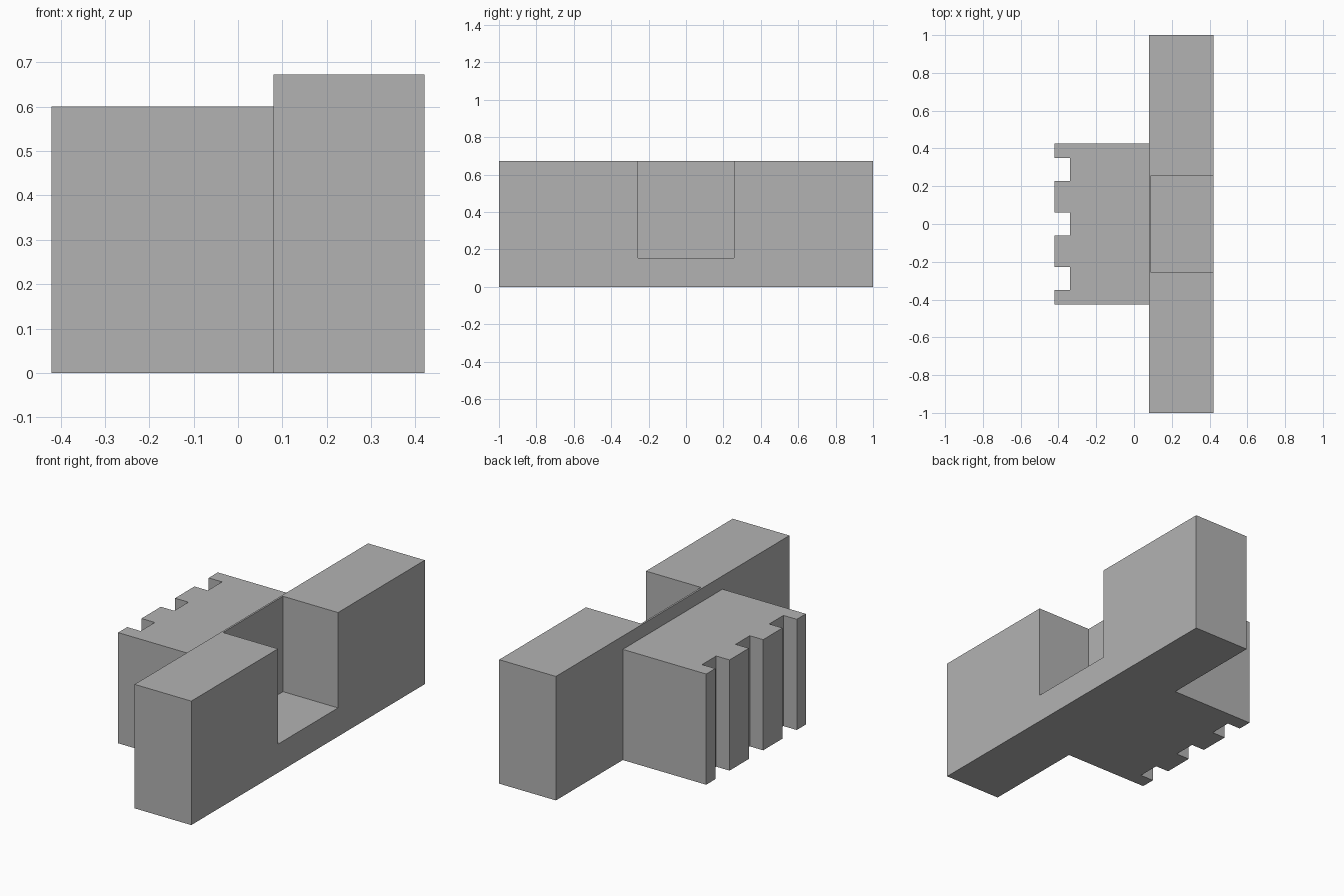
import bpy
import bmesh

cube = bpy.data.objects.get("Cube")
if cube:
    bpy.data.objects.remove(cube, do_unlink=True)

grey = bpy.data.materials.new("plain grey")
grey.use_nodes = True
colour = (0.45, 0.45, 0.45, 1)
grey.diffuse_color = colour
grey.node_tree.nodes["Principled BSDF"].inputs["Base Color"].default_value = colour


def extrude_outline(name, outline, z0, z1):
    """Make a solid by raising an outline in plan from z0 to z1."""
    bm = bmesh.new()
    base = bm.faces.new([bm.verts.new((x, y, z0)) for x, y in outline])
    top = bmesh.ops.extrude_face_region(bm, geom=[base], use_keep_orig=True)
    raised = [v for v in top["geom"] if isinstance(v, bmesh.types.BMVert)]
    bmesh.ops.translate(bm, verts=raised, vec=(0, 0, z1 - z0))
    bmesh.ops.recalc_face_normals(bm, faces=bm.faces)
    mesh = bpy.data.meshes.new(name)
    bm.to_mesh(mesh)
    bm.free()
    mesh.materials.append(grey)
    obj = bpy.data.objects.new(name, mesh)
    bpy.context.collection.objects.link(obj)
    return obj


def rectangle(x0, x1, y):
    return [(x0, -y), (x1, -y), (x1, y), (x0, y)]


# Long wall with an open pocket that leaves a thin back skin
wall_x, outer_x = 0.08, 0.42
wall = extrude_outline("long_wall", rectangle(wall_x, outer_x, 1), 0, 0.672)
cutter = extrude_outline("pocket_cutter", rectangle(0.09, 0.6, 0.257), 0.155, 0.9)
cutter.hide_render = True
cutter.hide_viewport = True
cutter.display_type = 'WIRE'
pocket = wall.modifiers.new("pocket", 'BOOLEAN')
pocket.operation = 'DIFFERENCE'
pocket.solver = 'EXACT'
pocket.object = cutter

# Rear block with three full-height grooves in its outer face
tip_x, groove_x, half_y, groove_half = -outer_x, -0.34, 0.427, 0.061
outline = [(wall_x, -half_y), (wall_x, half_y), (tip_x, half_y)]
for y in (0.288, 0, -0.288):
    outline += [(tip_x, y + groove_half), (groove_x, y + groove_half),
                (groove_x, y - groove_half), (tip_x, y - groove_half)]
outline.append((tip_x, -half_y))
extrude_outline("grooved_block", outline, 0, 0.6)
